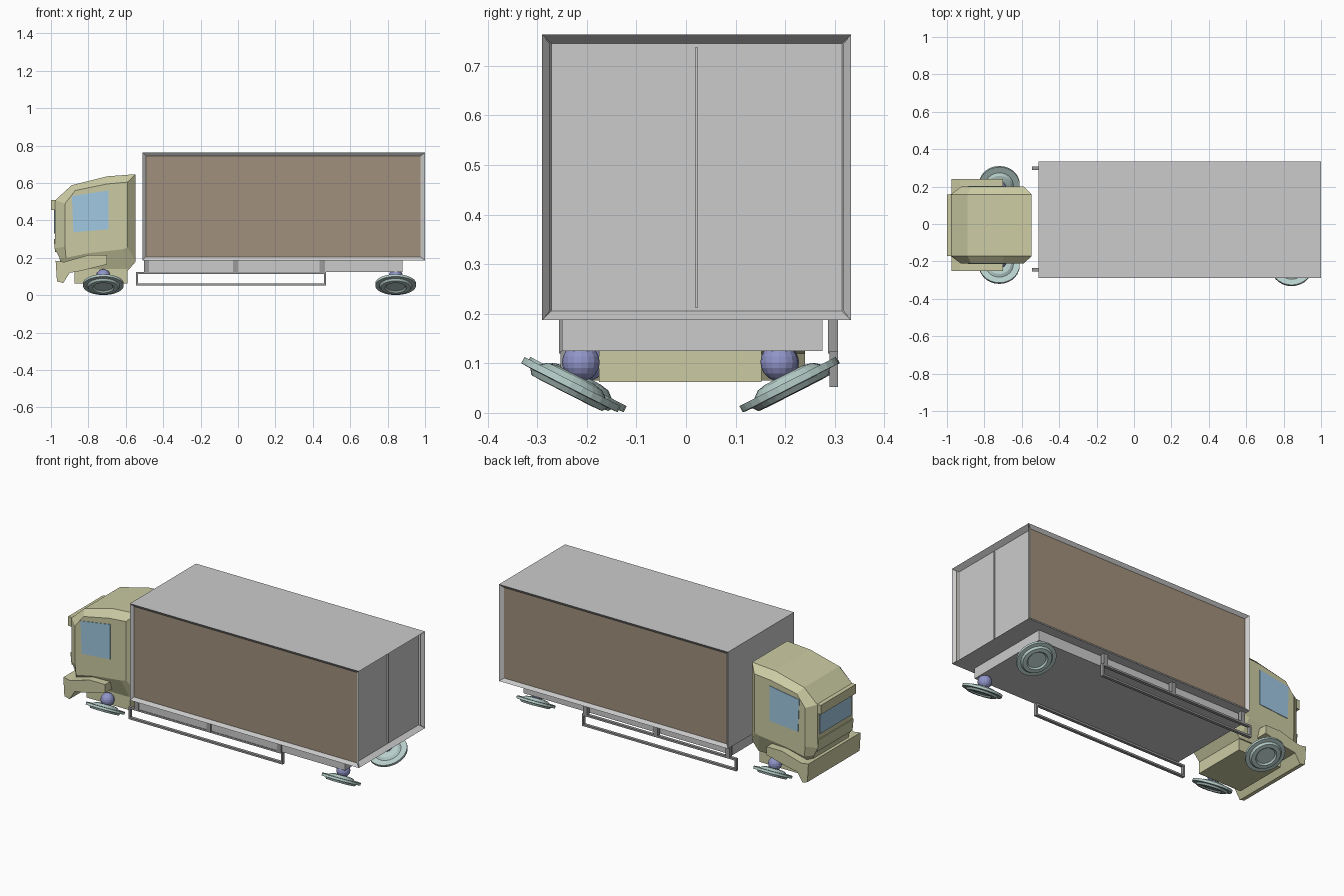
import bpy, bmesh, math
from mathutils import Matrix

if "Cube" in bpy.data.objects:
    bpy.data.objects.remove(bpy.data.objects["Cube"])


def mat(name, r, g, b):
    m = bpy.data.materials.new(name)
    m.diffuse_color = (r, g, b, 1)
    m.use_nodes = True
    m.node_tree.nodes["Principled BSDF"].inputs["Base Color"].default_value = m.diffuse_color
    return m


OLIVE = mat("olive", .60, .60, .37)
GLASS = mat("glass", .35, .58, .76)
BROWN = mat("brown", .35, .28, .20)
TEAL = mat("teal", .47, .62, .59)
INDIGO = mat("indigo", .28, .30, .58)
DARK = mat("dark_grey", .33, .33, .33)


def finish(name, bm, *mats):
    bmesh.ops.recalc_face_normals(bm, faces=bm.faces[:])
    me = bpy.data.meshes.new(name)
    bm.to_mesh(me)
    bm.free()
    for m in mats:
        if m:
            me.materials.append(m)
    ob = bpy.data.objects.new(name, me)
    bpy.context.collection.objects.link(ob)
    return ob


def box_bm(x0, x1, y0, y1, z0, z1):
    bm = bmesh.new()
    bmesh.ops.create_cube(bm, size=1)
    for v in bm.verts:
        v.co = ((x0 + x1) / 2 + v.co.x * (x1 - x0),
                (y0 + y1) / 2 + v.co.y * (y1 - y0),
                (z0 + z1) / 2 + v.co.z * (z1 - z0))
    return bm


def box(name, m, *dims):
    return finish(name, box_bm(*dims), m)


def loft(name, m, sections):
    """Join x-z profiles, each placed at its own y, into a closed solid."""
    bm = bmesh.new()
    rings = [[bm.verts.new((x, y, z)) for x, z in prof] for y, prof in sections]
    n = len(rings[0])
    for a, b in zip(rings, rings[1:]):
        for i in range(n):
            j = (i + 1) % n
            bm.faces.new((a[i], a[j], b[j], b[i]))
    bm.faces.new(rings[0])
    bm.faces.new(rings[-1])
    return finish(name, bm, m)


# cargo box with recessed side panels and rear doors
bm = box_bm(-.51, 1, -.29, .333, .187, .763)
bm.normal_update()
for f in bm.faces[:]:
    side, rear = abs(f.normal.y) > .9, f.normal.x > .9
    if side or rear:
        bmesh.ops.inset_individual(bm, faces=[f], thickness=.026,
                                   depth=-.015 if side else -.03)
        f.material_index = 1 if side else 0
GREY = mat("grey", .6, .6, .6)
finish("cargo_box", bm, GREY, BROWN)
box("door_seam", GREY, .96, .978, .019, .023, .212, .738)
box("underframe", GREY, -.5, .88, -.25, .275, .125, .19)

# side guards: hollow rails hung on three posts
for side, y in (("left", -.244), ("right", .298)):
    a, b = y - .009, y + .009
    box(f"guard_top_{side}", DARK, -.545, .47, a, b, .114, .125)
    box(f"guard_bottom_{side}", DARK, -.545, .47, a, b, .052, .063)
    for x in (-.545, .459):
        box(f"guard_end_{side}", DARK, x, x + .011, a, b, .062, .115)
    for x in (-.503, -.028, .437):
        box(f"guard_post_{side}", DARK, x, x + .027, a - .003, b, .12, .19)

# cab shell, bevelled toward both sides
CY = -.006
wide = [(-.547, .647), (-.70, .636), (-.89, .588), (-.977, .508), (-.980, .25),
        (-.955, .20), (-.94, .13), (-.59, .13), (-.547, .18)]
slim = [(-.59, .605), (-.70, .595), (-.87, .56), (-.925, .49), (-.925, .26),
        (-.92, .20), (-.80, .225), (-.62, .245), (-.59, .255)]
loft("cab", OLIVE, [(CY - .206, slim), (CY - .165, wide),
                    (CY + .165, wide), (CY + .206, slim)])

# bumper with fender wings
bumper = [(-.975, .185), (-.93, .178), (-.80, .215), (-.70, .215), (-.70, .165),
          (-.84, .13), (-.90, .12), (-.935, .065), (-.968, .075)]
loft("bumper", OLIVE, [(CY - .246, bumper), (CY + .246, bumper)])
grille = [(-.985, .30), (-.97, .30), (-.95, .23), (-.978, .23)]
loft("grille_ledge", OLIVE, [(CY - .165, grille), (CY + .165, grille)])
box("sun_visor", OLIVE, -1, -.96, CY - .165, CY + .165, .455, .51)
box("cab_chassis", OLIVE, -.875, -.59, -.175, .152, .062, .16)

# windows
box("windshield", GLASS, -.984, -.96, CY - .148, CY + .148, .33, .455)
pane = [(-.888, .53), (-.692, .561), (-.692, .353), (-.88, .337)]
for side, s in (("left", -1), ("right", 1)):
    loft(f"side_window_{side}", GLASS, [(CY + s * .195, pane), (CY + s * .209, pane)])

# folded wheels, outer faces turned downward, each on a ball joint
tyre = [(0, -.022), (.042, -.022), (.062, -.018), (.075, -.007), (.109, -.007),
        (.109, .007), (.088, .008), (.080, .019), (.058, .020), (.050, .012), (0, .012)]


def wheel(name, x, y, s):
    bm = bmesh.new()
    vs = [bm.verts.new((r, 0, h)) for r, h in tyre]
    es = [bm.edges.new(p) for p in zip(vs, vs[1:])]
    bmesh.ops.spin(bm, geom=vs + es, cent=(0, 0, 0), axis=(0, 0, 1),
                   angle=2 * math.pi, steps=28)
    bmesh.ops.remove_doubles(bm, verts=bm.verts[:], dist=1e-4)
    bmesh.ops.transform(bm, verts=bm.verts[:], matrix=Matrix.Translation((x, y, .057))
                        @ Matrix.Rotation(math.pi + s * math.radians(27), 4, 'X'))
    finish(name, bm, TEAL)


for end, x, yl, yr in (("front", -.72, -.220, .210), ("rear", .843, -.232, .208)):
    for side, s, y in (("left", -1, yl), ("right", 1, yr)):
        wheel(f"wheel_{end}_{side}", x, y, s)
        bm = bmesh.new()
        bmesh.ops.create_uvsphere(bm, u_segments=16, v_segments=10, radius=.038,
                                  matrix=Matrix.Translation((x, y - s * .02, .102)))
        finish(f"ball_joint_{end}_{side}", bm, INDIGO)
